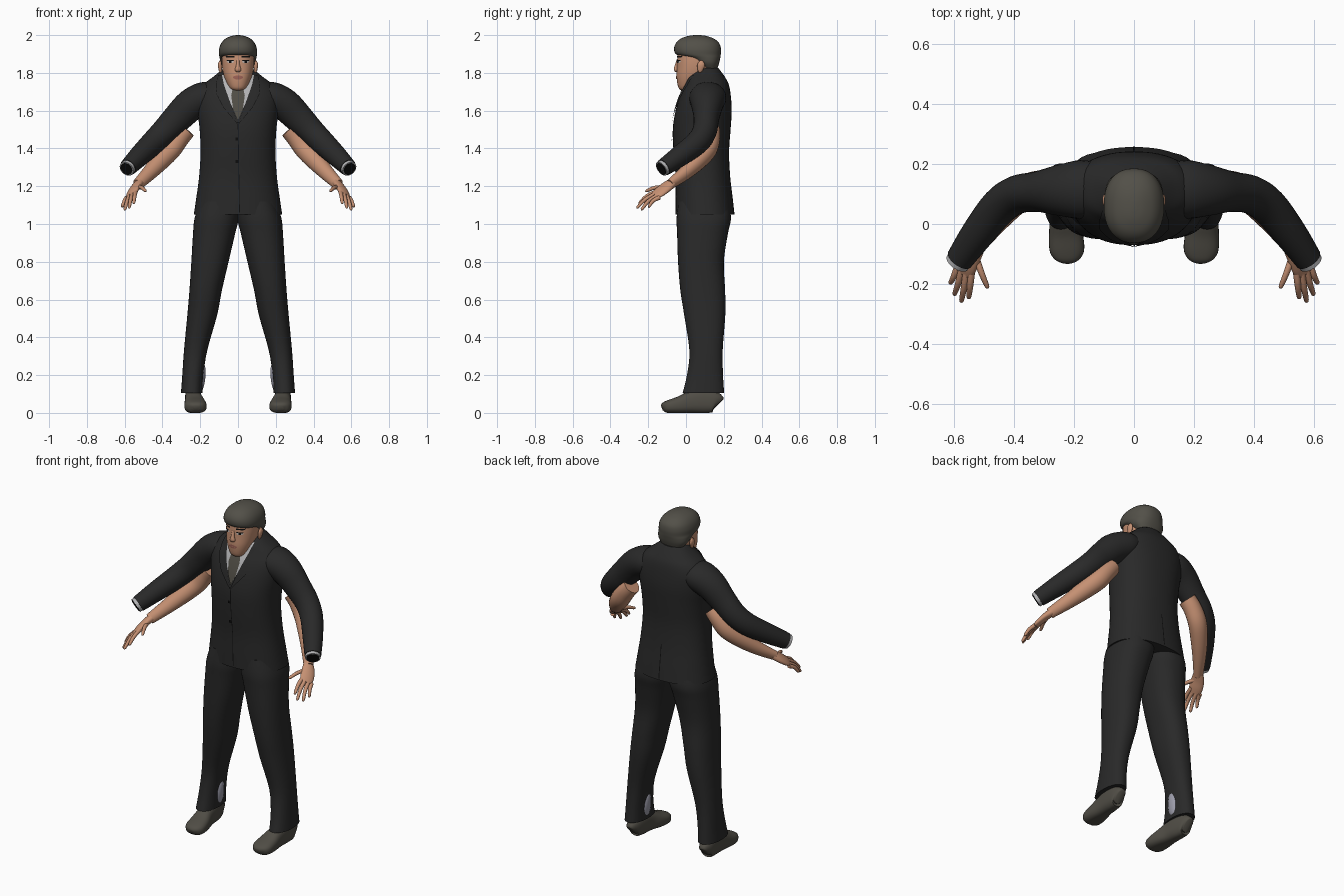
import bpy, bmesh, math
from mathutils import Vector
from mathutils.bvhtree import BVHTree

if "Cube" in bpy.data.objects:
    bpy.data.objects.remove(bpy.data.objects["Cube"])


def material(name, r, g, b):
    m = bpy.data.materials.new(name)
    m.use_nodes = True
    m.diffuse_color = (r, g, b, 1)
    bsdf = m.node_tree.nodes["Principled BSDF"]
    bsdf.inputs["Base Color"].default_value = (r, g, b, 1)
    bsdf.inputs["Roughness"].default_value = 0.8
    return m


SUIT = material("charcoal suit", .022, .022, .022)
BLACK = material("black seam", .004, .004, .004)
SKIN = material("skin", .56, .28, .17)
HAIR = material("grey brown hair", .085, .08, .065)
LEATHER = material("brown leather", .08, .074, .06)
SHIRT = material("light grey shirt", .45, .45, .46)
SOCK = material("blue grey sock", .33, .33, .4)
LIP = material("lips", .36, .13, .1)
EYE = material("eye white", .55, .5, .47)


def finish(name, bm, mat, closed=True, angle=50):
    if closed:
        bmesh.ops.recalc_face_normals(bm, faces=bm.faces)
    mesh = bpy.data.meshes.new(name)
    bm.to_mesh(mesh)
    mesh.materials.append(mat)
    mesh.polygons.foreach_set("use_smooth", [True] * len(mesh.polygons))
    mesh.set_sharp_from_angle(angle=math.radians(angle))
    bpy.context.scene.collection.objects.link(bpy.data.objects.new(name, mesh))
    return bm


def spline(rows, k=4):
    """Catmull-Rom blend of rows of numbers."""
    out = []
    for i in range(len(rows) - 1):
        p = [rows[max(0, min(len(rows) - 1, i + j))] for j in (-1, 0, 1, 2)]
        for s in range(k):
            t = s / k
            out.append([b + .5 * t * (c - a + t * (2*a - 5*b + 4*c - d + t * (3*(b - c) + d - a)))
                        for a, b, c, d in zip(*p)])
    return out + [list(rows[-1])]


def skin_rings(rings):
    bm = bmesh.new()
    vs = [[bm.verts.new(p) for p in ring] for ring in rings]
    n = len(vs[0])
    for lo, hi in zip(vs, vs[1:]):
        for i in range(n):
            bm.faces.new((lo[i], lo[(i + 1) % n], hi[(i + 1) % n], hi[i]))
    bm.faces.new(vs[0][::-1])
    bm.faces.new(vs[-1])
    return bm


def oval(n, power):
    for i in range(n):
        a = math.tau * i / n
        c, s = math.cos(a), math.sin(a)
        yield (math.copysign(abs(c) ** (2 / power), c), math.copysign(abs(s) ** (2 / power), s))


def loft(name, rows, mat, side=1, power=2.3, n=40):
    """Stack of level ovals; row = z, x0, x1, y0, y1."""
    rings = [[(side * ((x0 + x1) / 2 + c * (x1 - x0) / 2), (y0 + y1) / 2 + s * (y1 - y0) / 2, z)
              for c, s in oval(n, power)] for z, x0, x1, y0, y1 in spline(rows)]
    return finish(name, skin_rings(rings), mat)


def sweep(name, rows, mat, side=1, across=(0, 1, 0), n=20, k=4, power=2, floor=None):
    """Tube along a path; row = x, y, z, half width, half height."""
    rows = spline(rows, k)
    pts = [Vector(r[:3]) for r in rows]
    rings = []
    for i, r in enumerate(rows):
        t = (pts[min(i + 1, len(pts) - 1)] - pts[max(i - 1, 0)]).normalized()
        u = Vector(across)
        u = (u - t * u.dot(t)).normalized()
        v = t.cross(u)
        ring = []
        for c, s in oval(n, power):
            p = pts[i] + u * c * r[3] + v * s * r[4]
            p.x *= side
            if floor is not None:
                p.z = max(floor, p.z)
            ring.append(p)
        rings.append(ring)
    return finish(name, skin_rings(rings), mat)


def plate(name, rows, target, mat, lift=.003, back=False, cols=8):
    """Thin patch laid on a body surface; row = z, x0, x1."""
    tree = BVHTree.FromBMesh(target)
    d = -1 if back else 1
    bm, grid, y = bmesh.new(), [], 0
    for z, x0, x1 in rows:
        line = []
        for j in range(cols + 1):
            x = x0 + (x1 - x0) * j / cols
            hit = tree.ray_cast(Vector((x, -d, z)), Vector((0, d, 0)))[0]
            y = hit.y - d * lift if hit else y
            line.append(bm.verts.new((x, y, z)))
        grid.append(line)
    for lo, hi in zip(grid, grid[1:]):
        for j in range(cols):
            f = [lo[j], lo[j + 1], hi[j + 1], hi[j]]
            bm.faces.new(f[::-1] if back else f)
    finish(name, bm, mat, closed=False).free()


def fine(rows, k=6):
    """Straight subdivision of plate rows."""
    return [[a + (b - a) * s / k for a, b in zip(p, q)]
            for p, q in zip(rows, rows[1:]) for s in range(k)] + [list(rows[-1])]


def centred(rows):
    return [(z, -w, w, y0, y1) for z, w, y0, y1 in rows]


# Jacket body
jacket = loft("jacket", centred([
    (1.05, .234, -.055, .257), (1.13, .222, -.055, .248), (1.25, .206, -.055, .234),
    (1.38, .198, -.066, .228), (1.50, .203, -.07, .236), (1.60, .215, -.055, .242),
    (1.68, .215, -.03, .237), (1.74, .18, -.002, .226), (1.78, .13, .012, .205),
    (1.825, .075, .05, .172)]), SUIT, n=56)

# Shirt front, tie, lapels, seams, buttons
plate("shirt_front", fine([(1.56, -.002, .002), (1.65, -.045, .045), (1.74, -.075, .075),
                           (1.79, -.085, .085)]), jacket, SHIRT, .003)
plate("tie", fine([(1.555, -.002, .002), (1.61, -.026, .026), (1.68, -.036, .036),
                   (1.73, -.026, .026)]), jacket, LEATHER, .007)
for s, word in ((1, "left"), (-1, "right")):
    lapel = [(1.53, 0, .004), (1.62, .033, .08), (1.69, .058, .115), (1.75, .078, .115), (1.79, .088, .105)]
    plate(word + "_lapel", fine([(z, *sorted((s * a, s * b))) for z, a, b in lapel]), jacket, SUIT, .008)
plate("front_seam", fine([(1.06, .006, .01), (1.54, -.002, .002)], 20), jacket, BLACK, .003, cols=1)
plate("back_vent", fine([(1.06, -.003, .003), (1.26, -.002, .002)], 10), jacket, BLACK, .003, True, 1)
for z in (1.33, 1.45):
    plate("button", [(z - .008, -.013, .003), (z + .008, -.013, .003)], jacket, BLACK, .006, cols=2)

# Head
neck = sweep("neck", [(0, .09, 1.64, .06, .06), (0, .075, 1.82, .06, .06)], SKIN)
head = loft("head", centred([
    (1.705, .022, -.022, .03), (1.718, .043, -.038, .06), (1.745, .06, -.046, .1),
    (1.785, .075, -.05, .13), (1.83, .084, -.048, .15), (1.88, .086, -.046, .155),
    (1.93, .08, -.04, .15), (1.97, .045, 0, .11)]), SKIN)
hair = loft("hair", centred([
    (1.815, .066, .095, .163), (1.85, .09, .055, .175), (1.878, .097, .01, .181),
    (1.897, .1, -.05, .184), (1.925, .1, -.063, .185), (1.955, .09, -.055, .177),
    (1.98, .068, -.03, .15), (1.995, .036, .01, .11), (2.0, .008, .045, .075)]), HAIR)
sweep("nose", [(0, -.042, 1.872, .007, .006), (0, -.05, 1.84, .01, .009),
               (0, -.052, 1.817, .017, .012), (0, -.045, 1.808, .01, .006)], SKIN, across=(1, 0, 0))
plate("upper_lip", [(1.776, -.028, .028), (1.781, -.024, .024), (1.786, -.01, .01)], head, LIP)
plate("lower_lip", [(1.766, -.012, .012), (1.771, -.022, .022), (1.775, -.026, .026)], head, LIP, .004)

# Hand pieces: knuckle, tip
fingers = {
    "index_finger": ((.542, -.155, 1.172), (.552, -.25, 1.11)),
    "middle_finger": ((.559, -.16, 1.16), (.577, -.262, 1.085)),
    "ring_finger": ((.575, -.155, 1.148), (.6, -.238, 1.075)),
    "little_finger": ((.588, -.14, 1.14), (.614, -.2, 1.09)),
    "thumb": ((.532, -.1, 1.195), (.488, -.215, 1.175))}

for s, word in ((1, "left_"), (-1, "right_")):
    def both(rows):
        return [(z, *sorted((s * a, s * b))) for z, a, b in rows]

    # Face features
    plate(word + "eyebrow", both([(1.881, .018, .062), (1.889, .02, .066)]), head, BLACK)
    plate(word + "eye", both([(1.852, .03, .05), (1.859, .022, .06), (1.866, .03, .054)]), head, EYE)
    plate(word + "iris", both([(1.852, .036, .046), (1.859, .034, .048), (1.866, .036, .046)]),
          head, BLACK, .004)
    plate(word + "eyelash", both([(1.864, .022, .06), (1.869, .026, .058)]), head, BLACK, .005)
    sweep(word + "ear", [(.09, .072, 1.8, .004, .004), (.093, .075, 1.815, .014, .009),
                         (.096, .08, 1.845, .02, .01), (.094, .08, 1.865, .006, .004)], SKIN, s)

    # Sleeve with shirt cuff
    sweep(word + "sleeve", [
        (.12, .115, 1.68, .09, .07), (.18, .115, 1.668, .098, .084), (.25, .112, 1.63, .085, .085),
        (.32, .108, 1.562, .068, .078), (.39, .098, 1.49, .064, .069), (.45, .058, 1.43, .062, .064),
        (.52, -.03, 1.362, .056, .056), (.582, -.118, 1.3, .046, .046)], SUIT, s, n=28)
    sweep(word + "shirt_cuff", [(.56, -.087, 1.322, .042, .042), (.59, -.13, 1.292, .042, .042)], SHIRT, s)
    sweep(word + "cuff_opening", [(.57, -.1, 1.312, .035, .035), (.5915, -.1322, 1.2905, .035, .035)],
          BLACK, s)

    # Bare arm and hand
    sweep(word + "arm", [
        (.27, .13, 1.5, .05, .048), (.31, .13, 1.455, .05, .052), (.355, .115, 1.395, .05, .054),
        (.41, .065, 1.335, .046, .05), (.47, -.005, 1.27, .036, .04), (.53, -.085, 1.21, .024, .03)],
        SKIN, s)
    spread = (.05, .015, -.035)
    sweep(word + "palm", [(.522, -.075, 1.217, .028, .023), (.542, -.105, 1.195, .037, .02),
                          (.558, -.138, 1.17, .039, .017), (.568, -.165, 1.15, .033, .011)],
          SKIN, s, spread)
    for finger, (a, b) in fingers.items():
        a, b = Vector(a), Vector(b)
        mid = a.lerp(b, .5) + Vector((0, -.004, .008))
        sweep(word + finger, [(*a, .012, .012), (*mid, .0105, .0105), (*a.lerp(b, .92), .008, .008),
                              (*b, .003, .003)], SKIN, s, spread, n=10, k=3)

    # Trouser leg, sock and shoe
    loft(word + "trouser_leg", [
        (.105, .187, .302, -.018, .202), (.2, .183, .295, .005, .196), (.33, .163, .286, .018, .194),
        (.52, .11, .268, -.01, .208), (.65, .085, .257, -.03, .207), (.8, .05, .247, -.042, .2),
        (.95, .015, .238, -.047, .222), (1.03, -.004, .23, -.05, .238), (1.12, -.004, .2, -.04, .225)],
        SUIT, s)
    sweep(word + "sock", [(.21, .1, .12, .02, .018), (.203, .1, .15, .034, .024),
                          (.197, .1, .2, .036, .025), (.194, .1, .245, .026, .02),
                          (.195, .1, .265, .008, .008)], SOCK, s)
    sweep(word + "shoe", [
        (.243, .17, .045, .022, .04), (.242, .155, .055, .037, .055), (.238, .1, .065, .044, .066),
        (.234, .03, .058, .047, .059), (.228, -.03, .043, .056, .046), (.224, -.085, .034, .058, .036),
        (.223, -.115, .03, .044, .027), (.223, -.128, .026, .018, .014)],
        LEATHER, s, (1, 0, 0), n=28, power=2.6, floor=0)
